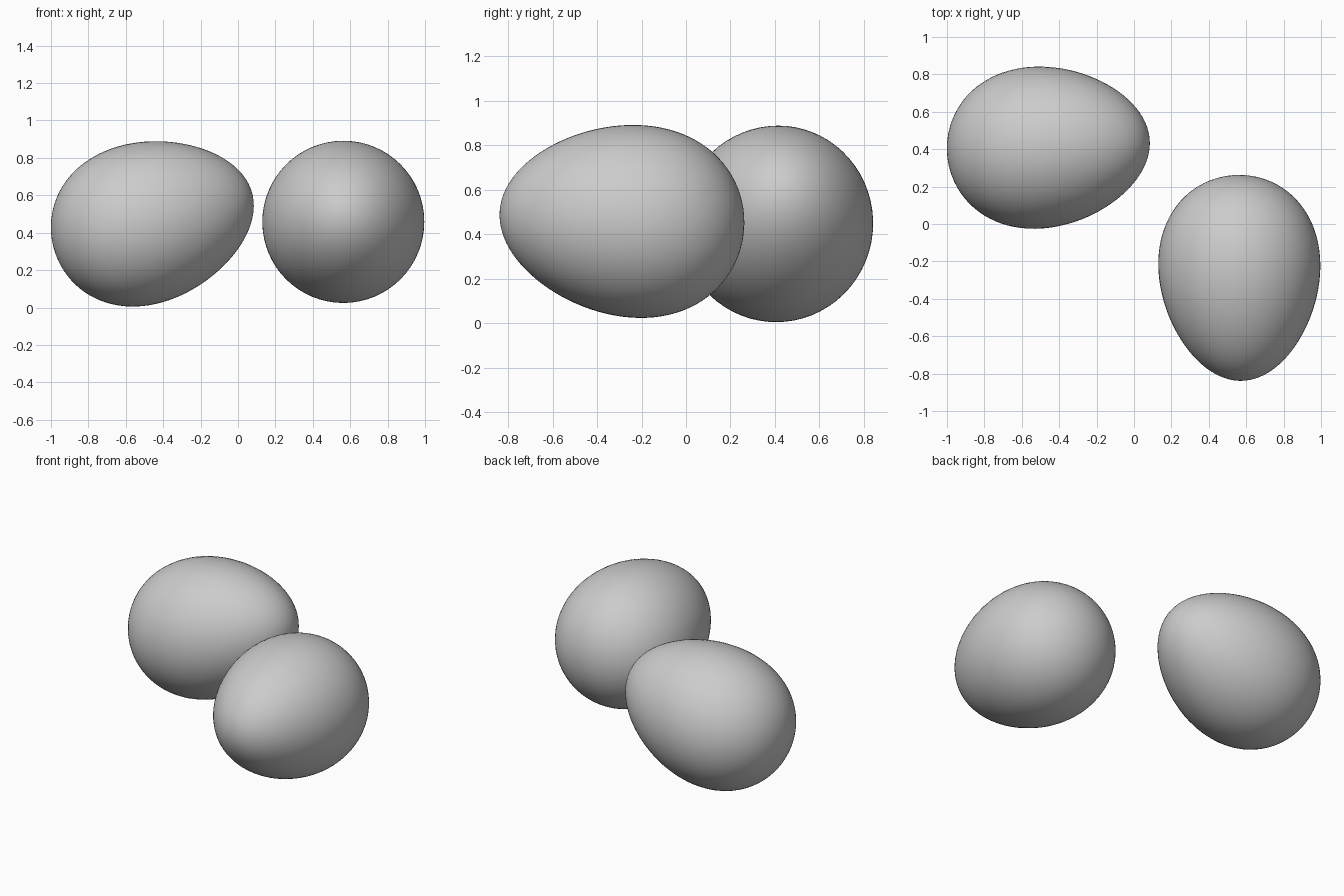
import bpy, bmesh, math
from mathutils import Vector, Matrix

if "Cube" in bpy.data.objects:
    bpy.data.objects.remove(bpy.data.objects["Cube"])

shell = bpy.data.materials.new("shell grey")
shell.diffuse_color = (0.6, 0.6, 0.6, 1)
shell.use_nodes = True
shell.node_tree.nodes["Principled BSDF"].inputs["Base Color"].default_value = shell.diffuse_color

HALF_LENGTH, RADIUS, TAPER = 0.551, 0.4295, 0.131


def egg(name, heading, tilt, centre):
    """Tapered sphere, tip along +x, tilted up, turned, then centred by its bounds."""
    bm = bmesh.new()
    bmesh.ops.create_uvsphere(bm, u_segments=64, v_segments=48, radius=1)
    turn = Matrix.Rotation(math.radians(heading), 3, 'Z') @ Matrix.Rotation(math.radians(-tilt), 3, 'Y')
    for v in bm.verts:
        r = RADIUS * (1 - TAPER * v.co.z)
        v.co = turn @ Vector((HALF_LENGTH * v.co.z, r * v.co.y, -r * v.co.x))
    # move the middle of the bounding box to the wanted place
    lo = Vector([min(v.co[i] for v in bm.verts) for i in range(3)])
    hi = Vector([max(v.co[i] for v in bm.verts) for i in range(3)])
    bmesh.ops.translate(bm, verts=bm.verts, vec=Vector(centre) - (lo + hi) / 2)
    bmesh.ops.recalc_face_normals(bm, faces=bm.faces)
    for f in bm.faces:
        f.smooth = True
    mesh = bpy.data.meshes.new(name)
    bm.to_mesh(mesh)
    bm.free()
    mesh.materials.append(shell)
    bpy.context.collection.objects.link(bpy.data.objects.new(name, mesh))


# left egg points right and up, right egg points to the front
egg("left_egg", 4, 16, (-0.458, 0.408, 0.447))
egg("right_egg", -88.8, 4.5, (0.563, -0.288, 0.458))
